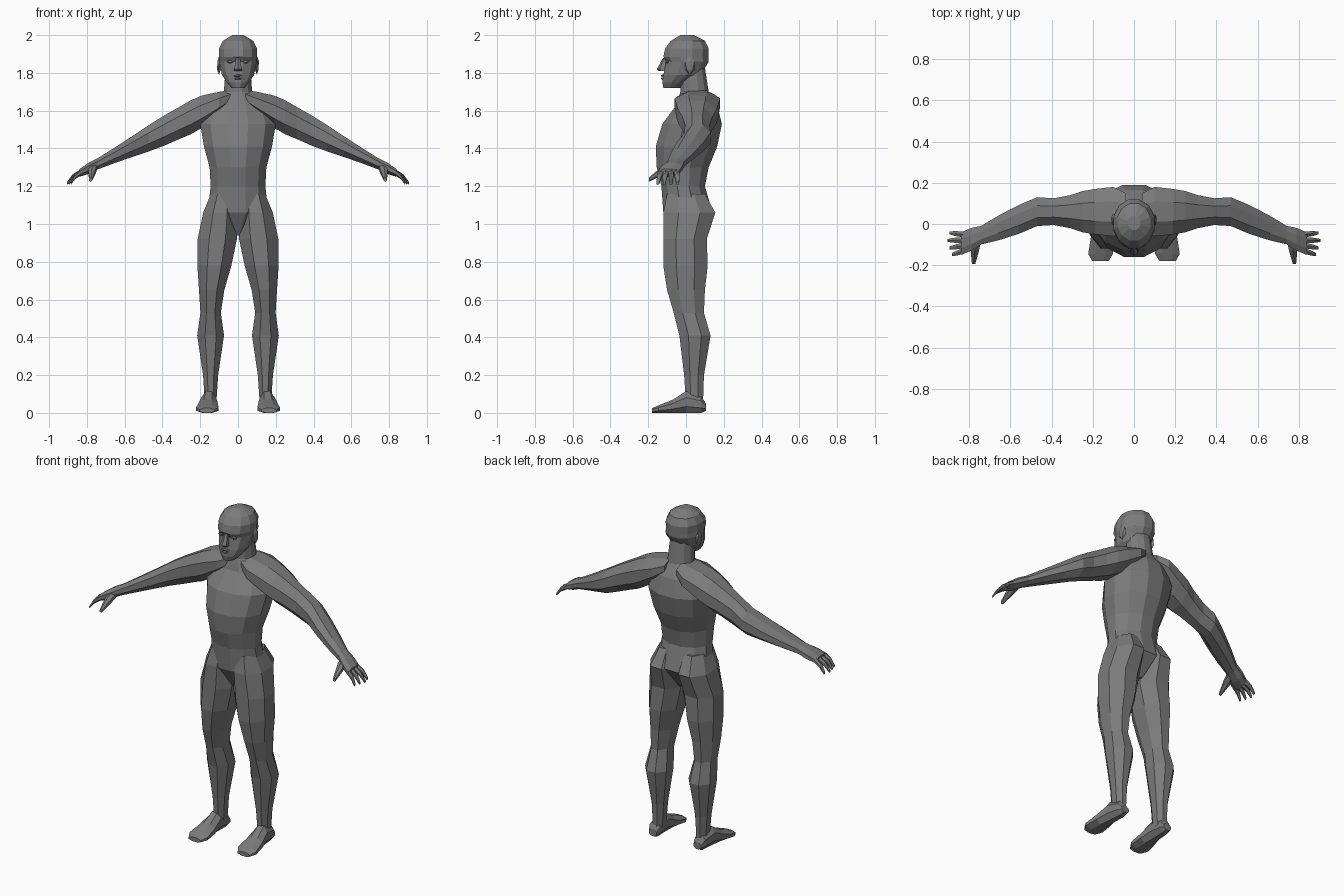
import bpy
import bmesh
from math import cos, sin, pi
from mathutils import Matrix, Vector

default_cube = bpy.data.objects.get("Cube")
if default_cube:
    bpy.data.objects.remove(default_cube, do_unlink=True)

grey = bpy.data.materials.new("plain grey")
grey.use_nodes = True
grey.diffuse_color = (.2, .2, .2, 1)
grey.node_tree.nodes["Principled BSDF"].inputs["Base Color"].default_value = grey.diffuse_color


def finish(name, bm):
    """Store the built surface as a flat-shaded grey object."""
    bmesh.ops.recalc_face_normals(bm, faces=bm.faces)
    mesh = bpy.data.meshes.new(name)
    bm.to_mesh(mesh)
    bm.free()
    mesh.materials.append(grey)
    bpy.context.collection.objects.link(bpy.data.objects.new(name, mesh))


def on_centre(position):
    return 0


def loft(name, axis, rows, middle=on_centre, sides=8, mirror=1):
    """Skin rings along an axis; each row is position, half width, low edge, high edge."""
    bm = bmesh.new()
    across, along = [i for i in range(3) if i != axis]
    reach = cos(pi / sides)
    rings = []
    for position, half, low, high in rows:
        ring = []
        for k in range(sides):
            angle = (2 * k + 1) * pi / sides
            point = Vector()
            point[axis] = position
            point[across] = middle(position) + half * cos(angle) / reach
            point[along] = (low + high) / 2 + (high - low) / 2 * sin(angle) / reach
            point.x *= mirror
            ring.append(bm.verts.new(point))
        rings.append(ring)
    for lower, upper in zip(rings, rings[1:]):
        for k in range(sides):
            bm.faces.new((lower[k - 1], lower[k], upper[k], upper[k - 1]))
    bm.faces.new(rings[0])
    bm.faces.new(rings[-1])
    finish(name, bm)


def bead(name, centre, size):
    """Faceted ellipsoid for small facial features."""
    bm = bmesh.new()
    matrix = Matrix.Translation(centre) @ Matrix.Diagonal(size).to_4x4()
    bmesh.ops.create_icosphere(bm, subdivisions=1, radius=1, matrix=matrix)
    finish(name, bm)


def arm_y(x):
    """The upper arm runs straight out and the forearm swings forward."""
    return .06 - .42 * max(0, x - .47)


def arm_z(x):
    """The whole arm slopes down at a steady rate."""
    return 1.69 - x / 2


def arm_ring(x, depth, height):
    return x, depth, arm_z(x) - height, arm_z(x) + height


def leg_x(z):
    """The shin is upright and the thigh leans in to the hip."""
    return .145 - .11 * max(0, z - .6)


def foot_x(y):
    return .155 - y / 20


# Torso and neck
loft("torso", 2, [
    (.94, .02, -.05, .06), (1.06, .16, -.12, .14), (1.2, .145, -.13, .1),
    (1.3, .15, -.155, .12), (1.41, .18, -.16, .165), (1.53, .2, -.125, .19),
    (1.63, .16, -.05, .165), (1.7, .075, -.03, .12), (1.83, .065, -.03, .1)], sides=12)

# Head with brow overhang and jaw
loft("head", 2, [
    (1.72, .035, -.12, -.03), (1.75, .06, -.125, .01), (1.79, .085, -.12, .08),
    (1.86, .1, -.105, .12), (1.885, .1, -.12, .12), (1.93, .1, -.11, .12),
    (1.97, .08, -.08, .1), (2, .03, -.03, .04)], sides=12)

# Nose and lips
loft("nose", 2, [
    (1.81, .02, -.14, -.1), (1.82, .02, -.15, -.1), (1.88, .01, -.12, -.1)], sides=6)
bead("upper_lip", (0, -.12, 1.785), (.03, .015, .007))
bead("lower_lip", (0, -.12, 1.77), (.025, .015, .007))

for side, mirror in (("left", 1), ("right", -1)):
    # Eyes and ears
    bead(side + "_eye", (mirror * .042, -.1, 1.86), (.02, .01, .01))
    bead(side + "_ear", (mirror * .1, .02, 1.84), (.012, .03, .05))

    # Shoulder, arm and palm in one run
    loft(side + "_arm", 0, [arm_ring(*ring) for ring in (
        (.04, .09, .04), (.1, .12, .06), (.19, .11, .085), (.25, .1, .09),
        (.31, .08, .085), (.39, .065, .08), (.47, .07, .07), (.56, .07, .055),
        (.66, .06, .04), (.74, .045, .03), (.79, .055, .03), (.84, .055, .02))],
        arm_y, mirror=mirror)

    # Fingers fan out from the knuckles and curl down
    for i, finger in enumerate(("little", "ring", "middle", "index")):
        spread = i - 1.5
        length = .075 - .01 * abs(i - 1)

        def finger_y(x):
            return arm_y(.83) - .027 * spread - (x - .83) * (.1 + .14 * spread)

        rings = []
        for part, drop, radius in ((0, 0, .014), (.6, .025, .012), (1, .06, .007)):
            z = arm_z(.83) - drop
            rings.append((.83 + part * length, radius, z - radius, z + radius))
        loft(side + "_" + finger + "_finger", 0, rings, finger_y, 6, mirror)

    # Thumb reaches forward from the palm
    loft(side + "_thumb", 1, [
        (-.08, .025, 1.29, 1.33), (-.13, .02, 1.26, 1.3), (-.195, .008, 1.225, 1.245)],
        lambda y: .76 - y / 10, 6, mirror)

    # Leg from hip to ankle
    loft(side + "_leg", 2, [
        (1.16, .06, -.1, .1), (1.06, .09, -.12, .155), (.92, .104, -.12, .11),
        (.78, .09, -.12, .115), (.65, .067, -.1, .1), (.53, .054, -.065, .095),
        (.41, .071, -.035, .13), (.2, .04, -.01, .095), (.05, .03, 0, .09)],
        leg_x, mirror=mirror)

    # Foot from heel to toe
    loft(side + "_foot", 1, [
        (.105, .025, .01, .05), (.08, .035, 0, .09), (0, .04, 0, .115),
        (-.07, .052, 0, .07), (-.145, .06, 0, .04), (-.18, .04, 0, .025)],
        foot_x, mirror=mirror)
